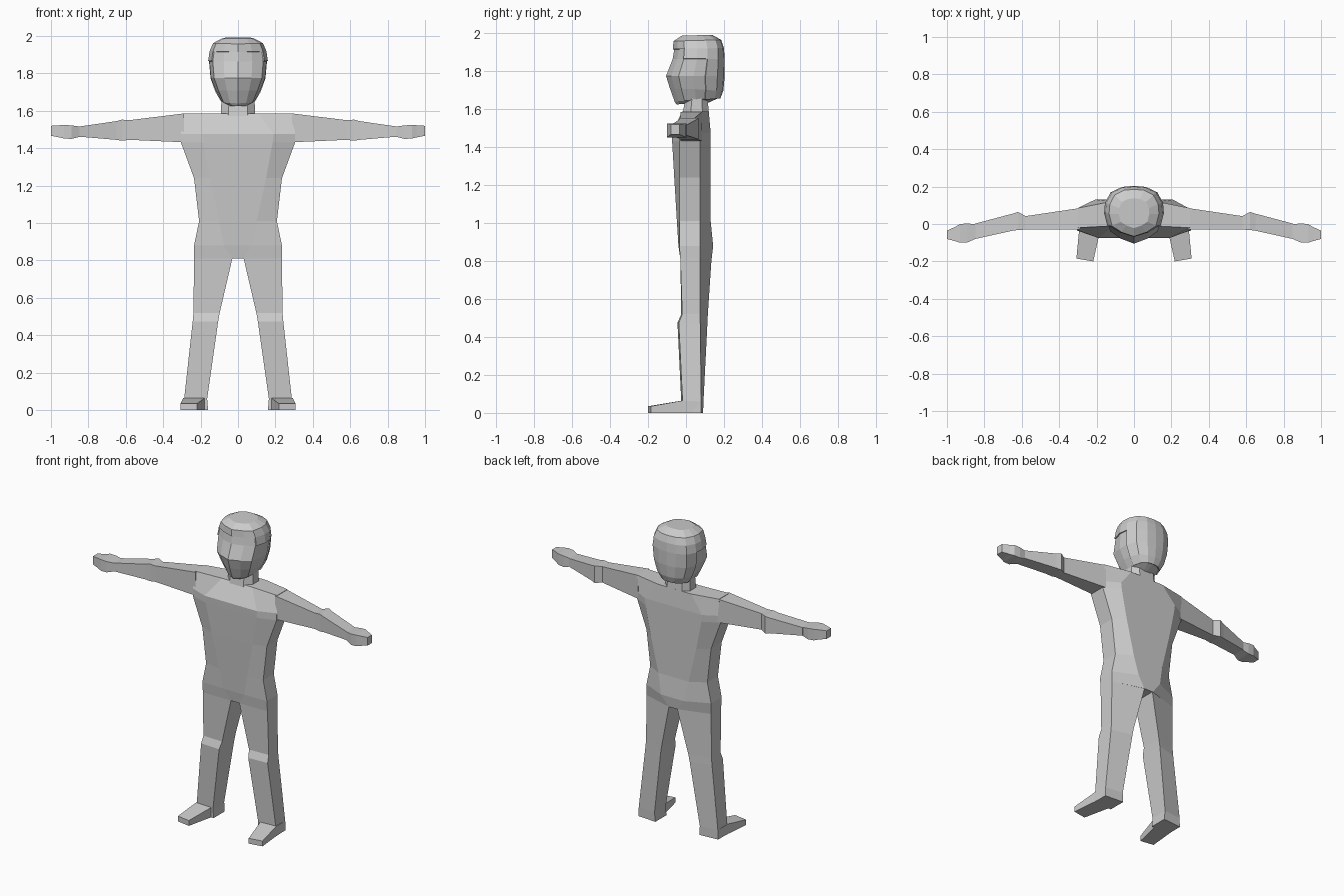
import bpy, bmesh


def loft(name, rings):
    """Skin a list of equal-length point rings and cap both ends."""
    bm = bmesh.new()
    rows = [[bm.verts.new(p) for p in ring] for ring in rings]
    n = len(rows[0])
    for a, b in zip(rows, rows[1:]):
        for i in range(n):
            j = (i + 1) % n
            bm.faces.new((a[i], a[j], b[j], b[i]))
    bm.faces.new(rows[0])
    bm.faces.new(rows[-1])
    bmesh.ops.recalc_face_normals(bm, faces=bm.faces)
    me = bpy.data.meshes.new(name)
    bm.to_mesh(me)
    bm.free()
    ob = bpy.data.objects.new(name, me)
    bpy.context.collection.objects.link(ob)
    return ob


# Torso: z, side half width, front panel half width, front y, side front y, side back y, back y
def torso_ring(z, w, a, yf, sf, sb, yb):
    b = min(a * 1.1, w)
    return [(-a, yf, z), (a, yf, z), (w, sf, z), (w, sb, z),
            (b, yb, z), (-b, yb, z), (-w, sb, z), (-w, sf, z)]


loft("torso", [torso_ring(*r) for r in (
    (0.81, 0.235, 0.03, -0.03, -0.03, 0.075, 0.135),
    (0.88, 0.235, 0.075, -0.04, -0.035, 0.075, 0.143),
    (1.01, 0.208, 0.10, -0.048, -0.035, 0.075, 0.13),
    (1.24, 0.235, 0.15, -0.062, -0.035, 0.075, 0.13),
    (1.43, 0.305, 0.185, -0.073, -0.035, 0.075, 0.13),
    (1.475, 0.305, 0.19, -0.075, -0.032, 0.077, 0.13),
    (1.587, 0.30, 0.11, -0.01, -0.02, 0.085, 0.12))])


# Neck: octagonal column
def neck_ring(z, w, yf, yb):
    d = yb - yf
    half = [(0.55, 0), (1, 0.3), (1, 0.75), (0.6, 1)]
    pts = half + [(-x, y) for x, y in reversed(half)]
    return [(x * w, yf + y * d, z) for x, y in pts]


loft("neck", [neck_ring(1.56, 0.092, -0.02, 0.122), neck_ring(1.68, 0.088, 0.0, 0.112)])


# Head: half width, front y, front z, back y, back z
def head_ring(w, yf, zf, yb, zb):
    half = [(0.5, 0.09), (0.88, 0.22), (1, 0.48), (0.97, 0.68), (0.78, 0.88), (0.4, 0.98)]
    pts = [(0, 0)] + half + [(0, 1)] + [(-x, t) for x, t in reversed(half)]
    return [(x * w, yf + t * (yb - yf), zf + t * (zb - zf)) for x, t in pts]


head = loft("head", [head_ring(*r) for r in (
    (0.05, -0.05, 1.625, 0.12, 1.635),
    (0.088, -0.06, 1.64, 0.175, 1.66),
    (0.118, -0.085, 1.71, 0.19, 1.70),
    (0.145, -0.105, 1.775, 0.197, 1.775),
    (0.153, -0.07, 1.865, 0.197, 1.865),
    (0.145, -0.062, 1.915, 0.193, 1.92),
    (0.128, -0.06, 1.955, 0.18, 1.96),
    (0.08, -0.02, 1.98, 0.135, 1.985))])

# Hair: thickened shell over the top, temples and back of the head
hair = head.copy()
hair.data = head.data.copy()
hair.name = hair.data.name = "hair"
bpy.context.collection.objects.link(hair)
bm = bmesh.new()
bm.from_mesh(hair.data)
bare = []
for f in bm.faces:
    c = f.calc_center_median()
    covered = c.z > 1.92 or (c.y > 0.1 and c.z > 1.65) or (c.z > 1.87 and c.y > 0.025)
    if not covered:
        bare.append(f)
bmesh.ops.delete(bm, geom=bare, context='FACES')
bm.to_mesh(hair.data)
bm.free()
shell = hair.modifiers.new("thickness", 'SOLIDIFY')
shell.thickness = 0.007
shell.offset = 1


# Arm and hand sections: x, front y, back y, bottom z, top z
ARM = [(0.29, -0.03, 0.085, 1.432, 1.586), (0.58, -0.03, 0.042, 1.445, 1.55),
       (0.62, -0.032, 0.065, 1.44, 1.553), (0.65, -0.036, 0.055, 1.445, 1.545),
       (0.85, -0.08, 0.002, 1.462, 1.516)]
HAND = [(0.84, -0.076, -0.002, 1.463, 1.515), (0.89, -0.098, 0.003, 1.45, 1.522),
        (0.93, -0.1, 0.0, 1.452, 1.525), (0.955, -0.092, -0.015, 1.458, 1.523),
        (1.0, -0.08, -0.035, 1.467, 1.52)]

# Leg sections: z, outer x, inner x, outer front y, inner front y, outer back y, inner back y
LEG = [(0.82, 0.235, 0.028, -0.03, -0.03, 0.075, 0.135),
       (0.52, 0.238, 0.098, -0.02, -0.025, 0.075, 0.115),
       (0.475, 0.242, 0.106, -0.038, -0.045, 0.075, 0.113),
       (0.06, 0.288, 0.165, -0.018, -0.025, 0.08, 0.092),
       (0.0, 0.29, 0.16, -0.018, -0.025, 0.08, 0.09)]

# Foot sections: inner (x, y), outer (x, y), top z
FOOT = [((0.165, 0.088), (0.288, 0.078), 0.06), ((0.178, -0.02), (0.292, -0.018), 0.065),
        ((0.218, -0.2), (0.308, -0.185), 0.035)]

for side, s in (("right", -1), ("left", 1)):
    for part, sections in (("arm", ARM), ("hand", HAND)):
        loft(f"{side}_{part}", [
            [(s * x, yf, zb), (s * x, yb, zb), (s * x, yb, zt), (s * x, yf, zt)]
            for x, yf, yb, zb, zt in sections])
    loft(f"{side}_leg", [
        [(s * xo, of, z), (s * xo, ob, z), (s * xi, ib, z), (s * xi, inf, z)]
        for z, xo, xi, of, inf, ob, ib in LEG])
    loft(f"{side}_foot", [
        [(s * a[0], a[1], 0), (s * b[0], b[1], 0), (s * b[0], b[1], z), (s * a[0], a[1], z)]
        for a, b, z in FOOT])
